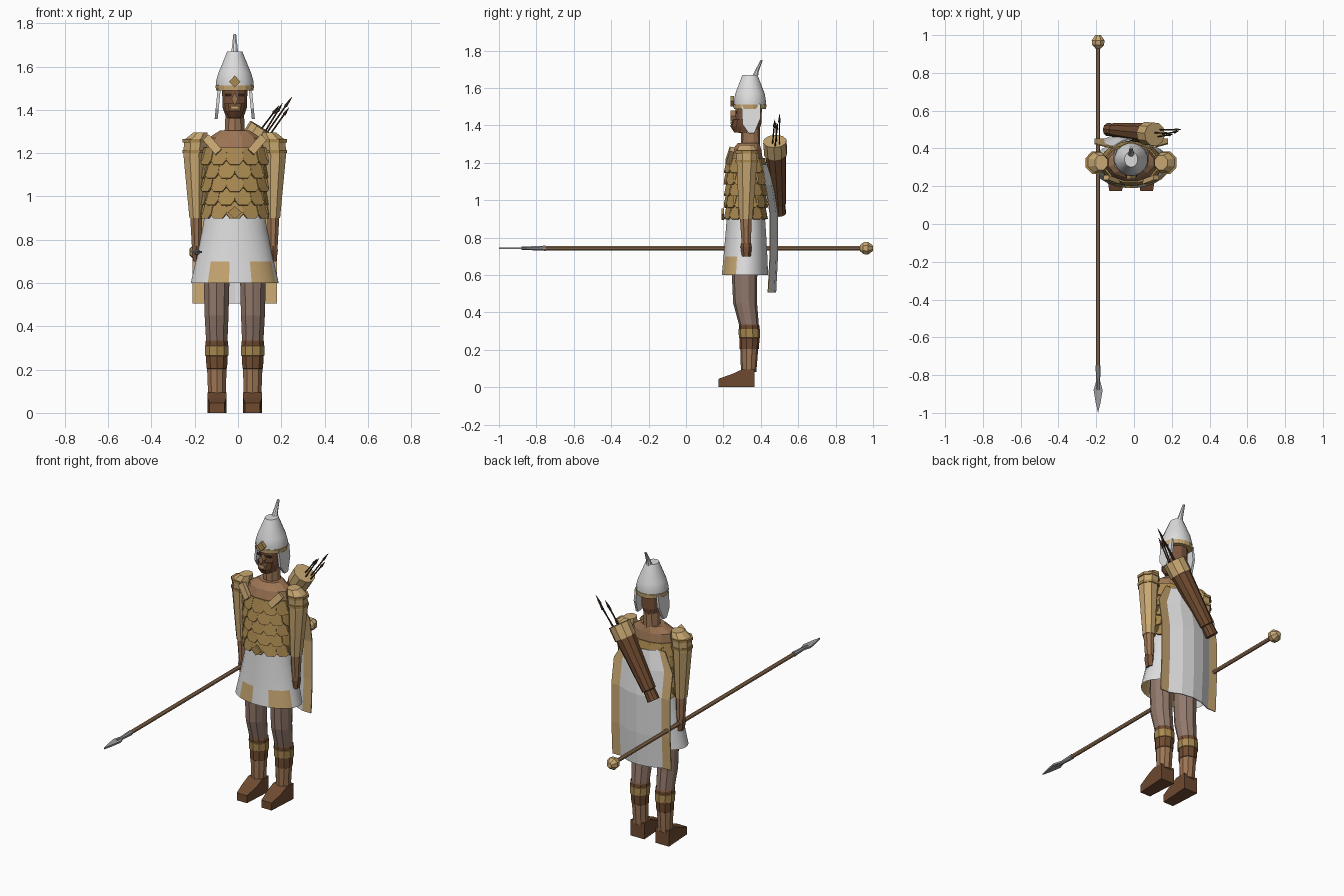
import bpy, bmesh, math
from mathutils import Vector, Matrix

if "Cube" in bpy.data.objects:
    bpy.data.objects.remove(bpy.data.objects["Cube"])

CX = -0.015   # body centre line


def material(name, r, g, b):
    m = bpy.data.materials.new(name)
    m.use_nodes = True
    m.diffuse_color = (r, g, b, 1)
    m.node_tree.nodes["Principled BSDF"].inputs["Base Color"].default_value = (r, g, b, 1)
    return m


WHITE = material("off_white", .72, .72, .72)
TAN = material("pale_tan", .58, .39, .17)
GOLD = material("bronze_gold", .40, .25, .08)
SKIN = material("skin", .34, .18, .09)
FACE = material("dark_skin", .20, .09, .045)
LEATHER = material("leather", .16, .07, .03)
THIGH = material("legging", .29, .19, .15)
DARK = material("dark_wood", .06, .03, .015)
WOOD = material("shaft_wood", .33, .19, .10)
STEEL = material("steel", .34, .34, .35)


def finish(name, bm, mats, smooth=None):
    bmesh.ops.recalc_face_normals(bm, faces=bm.faces)
    me = bpy.data.meshes.new(name)
    bm.to_mesh(me)
    bm.free()
    for m in mats:
        me.materials.append(m)
    ob = bpy.data.objects.new(name, me)
    bpy.context.collection.objects.link(ob)
    if smooth:
        bpy.ops.object.select_all(action='DESELECT')
        ob.select_set(True)
        bpy.context.view_layer.objects.active = ob
        bpy.ops.object.shade_smooth_by_angle(angle=math.radians(smooth))
    return ob


def loft(name, rings, mats, n=8, matrix=Matrix(), caps=True, smooth=None):
    """Stack elliptical rings (x, y, z, rx, ry); mats is one material or one per segment."""
    segs = mats if isinstance(mats, list) else [mats] * (len(rings) - 1)
    used = list(dict.fromkeys(segs))
    bm = bmesh.new()
    loops = []
    for x, y, z, rx, ry in rings:
        angles = [2 * math.pi * (i + .5) / n for i in range(n)]
        loops.append([bm.verts.new(matrix @ Vector((x + rx * math.cos(a), y + ry * math.sin(a), z)))
                      for a in angles])
    for a, b, m in zip(loops, loops[1:], segs):
        for i in range(n):
            f = bm.faces.new((a[i], a[(i + 1) % n], b[(i + 1) % n], b[i]))
            f.material_index = used.index(m)
    if caps:
        bm.faces.new(loops[0][::-1]).material_index = used.index(segs[0])
        bm.faces.new(loops[-1]).material_index = used.index(segs[-1])
    return finish(name, bm, used, smooth)


def rod(name, p, q, profile, mats, n=8, flat=1):
    """Loft along the line p-q; profile holds (fraction, radius)."""
    p, q = Vector(p), Vector(q)
    d = q - p
    mat = Matrix.Translation(p) @ d.to_track_quat('Z', 'Y').to_matrix().to_4x4()
    return loft(name, [(0, 0, t * d.length, r, r * flat) for t, r in profile], mats, n, mat)


def frame(origin, ex, ey):
    ex, ey = Vector(ex).normalized(), Vector(ey).normalized()
    m = Matrix((ex, ey, ex.cross(ey))).transposed().to_4x4()
    m.translation = Vector(origin)
    return m


def plates(name, outline, frames, thick, mat):
    """Extrude one outline at every frame, all in one object."""
    bm = bmesh.new()
    for fr in frames:
        lo, hi = [[bm.verts.new(fr @ Vector((u, v, h))) for u, v in outline]
                  for h in (-thick / 2, thick / 2)]
        bm.faces.new(lo[::-1])
        bm.faces.new(hi)
        for i in range(len(lo)):
            j = (i + 1) % len(lo)
            bm.faces.new((lo[i], lo[j], hi[j], hi[i]))
    return finish(name, bm, [mat])


def diamond(w, h):
    return [(-w, 0), (0, -h), (w, 0), (0, h)]


def facing(x, y, z):
    return frame((CX + x, y, z), (1, 0, 0), (0, 0, 1))


def rect(w, h):
    return [(-w, -h), (w, -h), (w, h), (-w, h)]


# Torso and neck
loft("torso", [(CX, .32, .88, .135, .09), (CX, .32, 1.21, .14, .095),
               (CX, .325, 1.27, .125, .08), (CX, .335, 1.305, .07, .06)], SKIN, 12)
loft("neck", [(CX, .345, 1.28, .05, .052), (CX, .345, 1.40, .044, .05)], SKIN, 10)

# Scale armour: overlapping rows of pointed plates tilted outward
frames = []
for row in range(5):
    z = 1.19 - row * .062
    for k in range(12):
        a = 2 * math.pi * (k + .5 * (row % 2)) / 12
        out = Vector((math.cos(a) / .145, math.sin(a) / .102, 0)).normalized()
        pos = (CX + .147 * math.cos(a), .32 + .104 * math.sin(a), z)
        frames.append(frame(pos, Vector((0, 0, 1)).cross(out), Vector((0, 0, 1)) - .22 * out))
scale = [(-.04, .035), (-.04, -.022), (-.022, -.045), (.022, -.045), (.04, -.022), (.04, .035)]
plates("armour_scales", scale, frames, .009, GOLD)
plates("belt_diamond", diamond(.033, .03), [facing(0, .197, .925)], .012, GOLD)

# Skirt with coloured hem panels
skirt = loft("skirt", [(CX, .32, .95, .135, .10), (CX, .32, .84, .152, .108),
                       (CX, .318, .70, .182, .118), (CX, .315, .60, .205, .125)],
             WHITE, 24, Matrix(), False, 40)
skirt.data.materials.append(TAN)
for f in skirt.data.polygons:
    a = math.degrees(math.atan2(f.center.y - .317, f.center.x - CX))
    if f.center.z < .70 and (-138 < a < -103 or -65 < a < -15):
        f.material_index = 1

# Head and face
loft("head", [(CX, .335, 1.36, .04, .055), (CX, .335, 1.41, .058, .07),
              (CX, .335, 1.53, .062, .075)], FACE, 12)
loft("beard", [(CX, .288, 1.362, .028, .03), (CX, .285, 1.395, .044, .048),
               (CX, .287, 1.43, .05, .036)], LEATHER, 10)
plates("mouth", rect(.02, .006), [facing(0, .243, 1.412)], .008, TAN)
plates("eyes", rect(.016, .005), [facing(s * .03, .268, 1.468) for s in (-1, 1)], .009, DARK)
plates("nose", diamond(.015, .03), [facing(0, .252, 1.45)], .03, SKIN)

# Helmet with spike, band, badge and cheek guards
loft("helmet", [(CX, .342, 1.49, .085, .085), (CX, .342, 1.53, .089, .087),
                (CX, .342, 1.57, .077, .08), (CX, .342, 1.67, .035, .041)],
     WHITE, 16, smooth=35)
loft("helmet_band", [(CX, .342, 1.488, .088, .088), (CX, .342, 1.512, .091, .09)], TAN, 16)
loft("helmet_spike", [(CX, .368, 1.655, .02, .018), (CX, .378, 1.69, .014, .012),
                      (CX, .405, 1.75, .007, .006)], WHITE, 8)
plates("helmet_badge", diamond(.026, .028), [facing(0, .247, 1.53)], .02, GOLD)
guard = [(-.05, .08), (-.045, -.03), (-.012, -.078), (.018, -.078), (.05, .0), (.05, .08)]
plates("cheek_guards", guard,
       [frame((CX + s * .078, .347, 1.435), (0, 1, 0), (-s * .1, 0, 1)) for s in (-1, 1)],
       .014, WHITE)

# Arms, shoulder bands and straps, legs and shoes
foot = [(.365, 0), (.365, .095), (.30, .095), (.25, .072), (.175, .045), (.175, 0)]
for s, side in ((1, "left"), (-1, "right")):
    def at(dx, y, z, rx, ry):
        return (CX + s * dx, y, z, rx, ry)
    loft(side + "_sleeve", [at(.158, .325, 1.295, .036, .042), at(.180, .325, 1.26, .059, .06),
                            at(.187, .325, 1.19, .054, .058), at(.182, .322, 1.03, .043, .048),
                            at(.178, .32, .90, .034, .038)], TAN, 8)
    for z in (1.20, 1.25):
        loft(side + "_shoulder_band", [at(.184, .325, z, .062, .064),
                                       at(.184, .325, z + .015, .062, .064)], GOLD, 8)
    loft(side + "_forearm", [at(.178, .32, .905, .03, .034), at(.176, .322, .77, .024, .027)], SKIN, 8)
    loft(side + "_hand", [at(.176, .322, .78, .022, .024), at(.176, .322, .75, .027, .03),
                          at(.176, .322, .70, .018, .024)], FACE, 6)
    plates(side + "_strap", rect(.046, .019),
           [frame((CX + s * .103, .235, 1.238), (s * .65, .25, .75), (-s * .75, 0, .65))], .025, TAN)
    loft(side + "_leg", [at(.08, .315, .78, .06, .068), at(.084, .313, .60, .062, .068),
                         at(.084, .316, .45, .058, .064), at(.083, .336, .335, .052, .053),
                         at(.083, .337, .33, .055, .055), at(.083, .338, .312, .055, .055),
                         at(.083, .338, .310, .058, .058), at(.083, .34, .265, .057, .057),
                         at(.083, .34, .263, .053, .054), at(.083, .338, .205, .05, .051),
                         at(.083, .338, .203, .047, .048), at(.082, .335, .08, .043, .041)],
         [THIGH] * 3 + [LEATHER] * 2 + [GOLD] * 3 + [LEATHER] * 2 + [SKIN], 10)
    shoe = plates(side + "_shoe", foot, [frame((CX + s * .082, 0, 0), (0, 1, 0), (0, 0, 1))], .09, LEATHER)
    for v in shoe.data.vertices:        # narrower toe
        if v.co.y < .2:
            v.co.x = CX + s * .082 + (v.co.x - CX - s * .082) * .75

# Cape: bowed sheet with coloured side borders
bm = bmesh.new()
cols = (-.195, -.14, -.07, 0, .07, .14, .195)
grid = []
for z, y, w in ((1.19, .412, .68), (1.08, .428, 1), (.93, .452, 1), (.70, .452, 1), (.505, .442, 1)):
    grid.append([bm.verts.new((CX + x * w, y + .04 * max(0, 1 - (x / .14) ** 2), z)) for x in cols])
for a, b in zip(grid, grid[1:]):
    for i in range(6):
        bm.faces.new((a[i], a[i + 1], b[i + 1], b[i])).material_index = int(i in (0, 5))
cape = finish("cape", bm, [WHITE, TAN])
cape.modifiers.new("thickness", 'SOLIDIFY').thickness = .006

# Quiver and arrows
low, high = Vector((-.135, .50, .93)), Vector((.11, .475, 1.315))
rod("quiver", low, high, [(0, .036), (.13, .033), (.14, .04), (.82, .057), (.82, .063), (1, .064)],
    [LEATHER, LEATHER, LEATHER, TAN, TAN], 10)
for dx, dy, tip in ((-.03, .01, (.19, .48, 1.42)), (0, -.015, (.205, .475, 1.43)),
                    (.01, .025, (.25, .50, 1.46)), (.03, 0, (.235, .49, 1.41))):
    rod("arrow", high + Vector((dx, dy, -.04)), tip,
        [(0, .004), (.74, .004), (.78, .008), (1, .001)], DARK, 5)

# Spear held level, with blade, socket and pommel
SX, SZ = CX - .175, .743
rod("spear_shaft", (SX, .95, SZ), (SX, -.78, SZ), [(0, .012), (1, .012)], WOOD, 8)
rod("spear_socket", (SX, -.75, SZ), (SX, -.88, SZ), [(0, .015), (1, .009)], STEEL, 8)
blade = [(0, -1), (-.012, -.95), (-.024, -.88), (-.01, -.83), (.01, -.83), (.024, -.88), (.012, -.95)]
plates("spear_blade", blade, [frame((SX, 0, SZ), (1, 0, 0), (0, 1, 0))], .01, STEEL)
rod("spear_pommel", (SX, .93, SZ), (SX, 1, SZ), [(0, .016), (.25, .034), (.6, .037), (1, .016)], TAN, 8)
